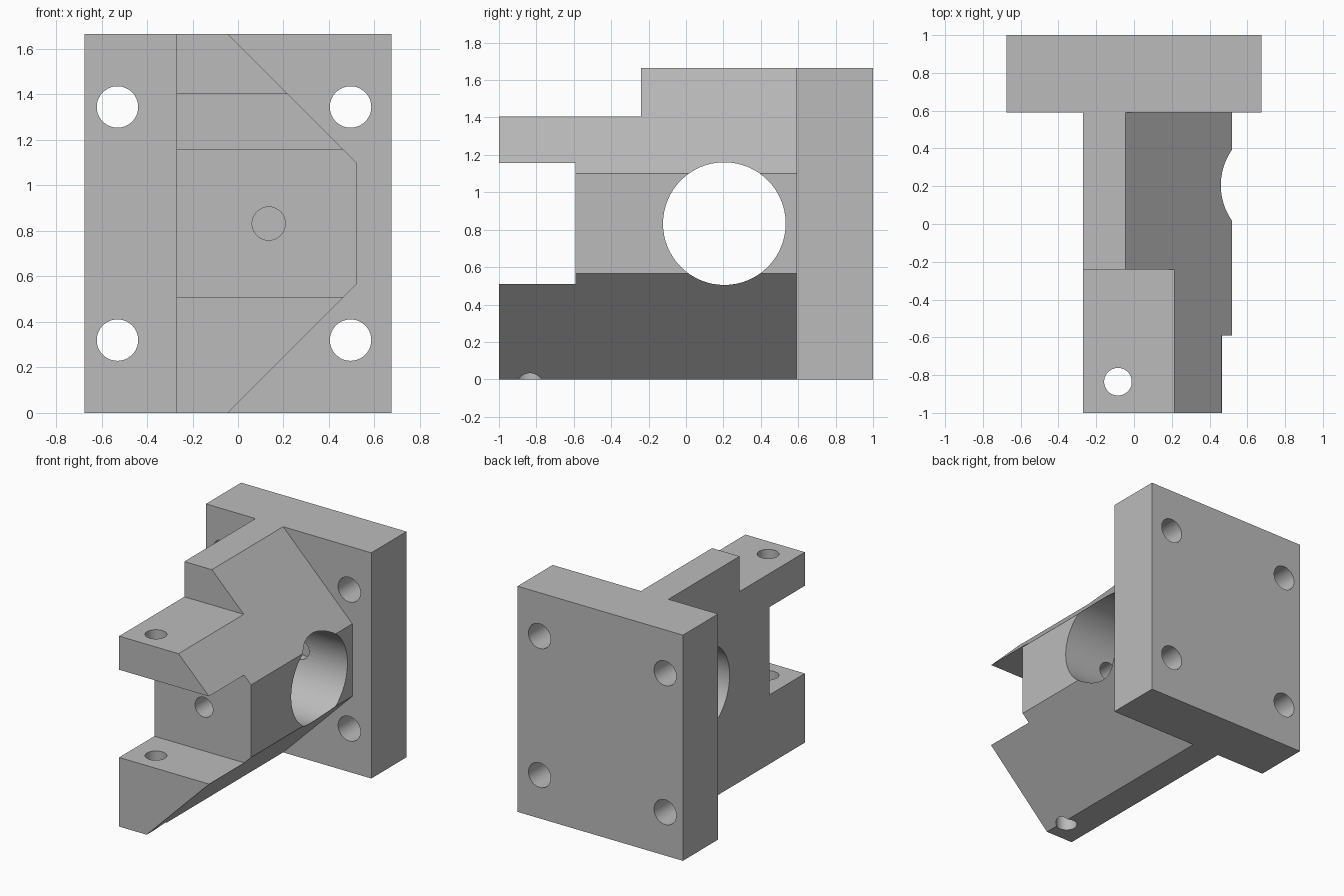
import bpy, bmesh, math
from mathutils import Vector

cube = bpy.data.objects.get("Cube")
if cube:
    bpy.data.objects.remove(cube, do_unlink=True)

grey = bpy.data.materials.new("plain grey")
grey.use_nodes = True
colour = (0.5, 0.5, 0.5, 1)
grey.diffuse_color = colour
grey.node_tree.nodes["Principled BSDF"].inputs["Base Color"].default_value = colour

HEIGHT = 1.665
MID = HEIGHT / 2
PLATE_FRONT = 0.59


def prism(name, outline, y0, y1):
    """Extrude an x-z outline along y."""
    bm = bmesh.new()
    face = bm.faces.new([bm.verts.new((x, y0, z)) for x, z in outline])
    new = bmesh.ops.extrude_face_region(bm, geom=[face])["geom"]
    verts = [v for v in new if isinstance(v, bmesh.types.BMVert)]
    bmesh.ops.translate(bm, verts=verts, vec=(0, y1 - y0, 0))
    bmesh.ops.recalc_face_normals(bm, faces=bm.faces)
    mesh = bpy.data.meshes.new(name)
    bm.to_mesh(mesh)
    bm.free()
    mesh.materials.append(grey)
    obj = bpy.data.objects.new(name, mesh)
    bpy.context.collection.objects.link(obj)
    return obj


def box(name, x0, x1, y0, y1, z0, z1):
    return prism(name, [(x0, z0), (x1, z0), (x1, z1), (x0, z1)], y0, y1)


def rod(name, start, end, radius):
    """Cylinder between two points."""
    start, end = Vector(start), Vector(end)
    axis = end - start
    bpy.ops.mesh.primitive_cylinder_add(
        vertices=64, radius=radius, depth=axis.length, location=(start + end) / 2,
        rotation=axis.to_track_quat('Z', 'Y').to_euler())
    obj = bpy.context.object
    obj.name = name
    obj.data.materials.append(grey)
    return obj


def combine(target, tool, operation):
    """Apply an exact boolean and remove the tool."""
    tool.hide_render = True
    mod = target.modifiers.new(tool.name, 'BOOLEAN')
    mod.operation, mod.solver, mod.object = operation, 'EXACT', tool
    bpy.context.view_layer.objects.active = target
    bpy.ops.object.modifier_apply(modifier=mod.name)
    bpy.data.objects.remove(tool, do_unlink=True)


# Chamfered arm block
bracket = prism("mounting_bracket", [
    (-0.27, 0), (-0.045, 0), (0.52, 0.565), (0.52, 1.10),
    (-0.045, HEIGHT), (-0.27, HEIGHT)], -1, PLATE_FRONT + 0.1)

# Top step and the slot between the two front arms
combine(bracket, box("top_step", -1, 1, -2, -0.24, 1.405, 2), 'DIFFERENCE')
combine(bracket, box("front_slot", -1, 1, -2, -0.59, 0.51, 1.157), 'DIFFERENCE')

# Back plate
combine(bracket, box("back_plate", -0.675, 0.675, PLATE_FRONT, 1, 0, HEIGHT), 'UNION')

# Cross bore, blind front hole and vertical pin hole
combine(bracket, rod("cross_bore", (-1, 0.205, MID), (1, 0.205, MID), 0.328), 'DIFFERENCE')
combine(bracket, rod("front_hole", (0.135, -0.8, MID), (0.135, PLATE_FRONT, MID), 0.073), 'DIFFERENCE')
combine(bracket, rod("pin_hole", (-0.085, -0.835, -0.5), (-0.085, -0.835, 2), 0.073), 'DIFFERENCE')

# Four bolt holes in the plate
for x in (-0.53, 0.495):
    for z in (0.32, 1.345):
        combine(bracket, rod("bolt_hole", (x, 0.4, z), (x, 1.2, z), 0.091), 'DIFFERENCE')

# Smooth bores, sharp edges
bpy.ops.object.select_all(action='DESELECT')
bracket.select_set(True)
bpy.context.view_layer.objects.active = bracket
bpy.ops.object.shade_smooth_by_angle(angle=math.radians(30))
